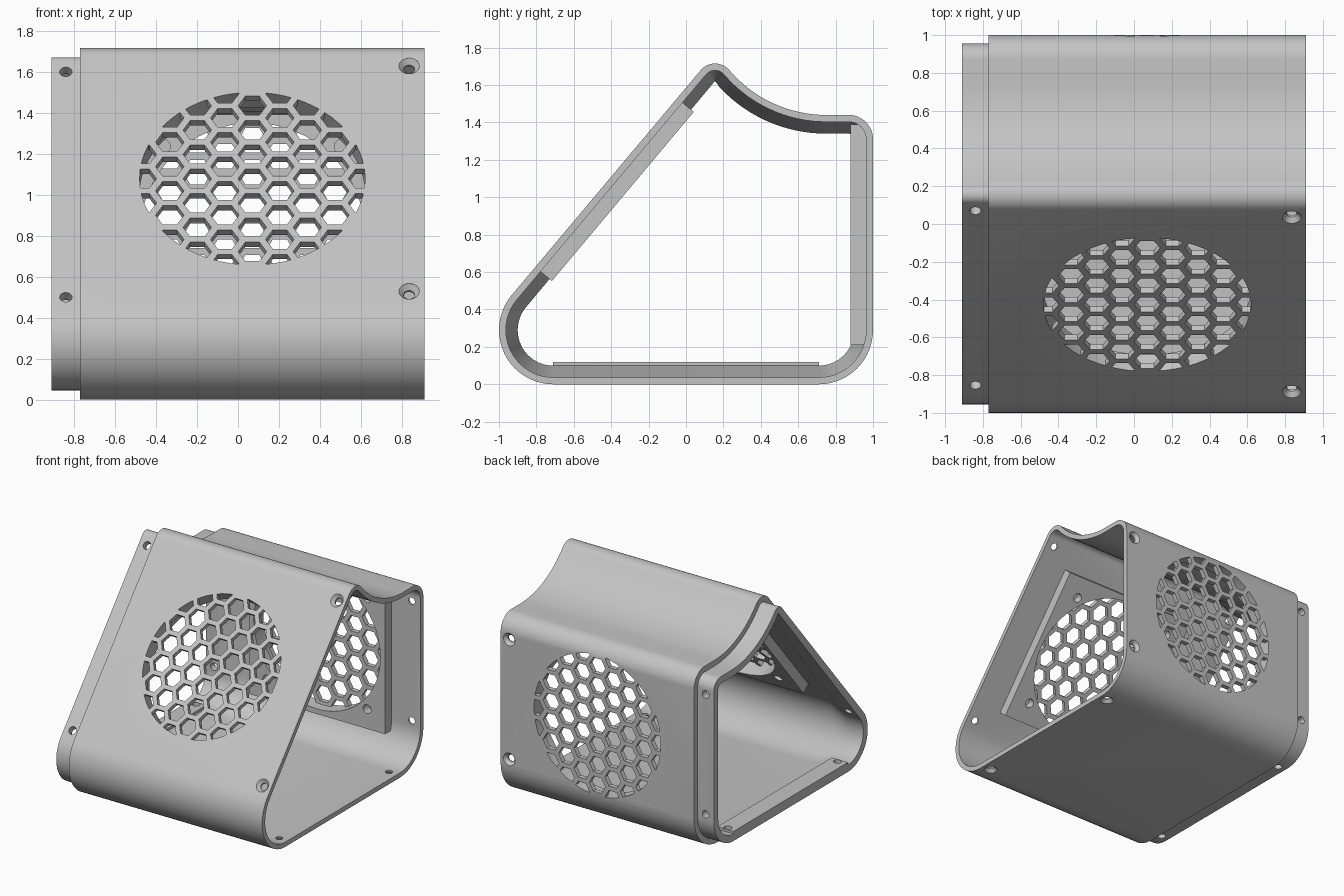
import bpy, bmesh, math
from mathutils import Matrix, Vector

if "Cube" in bpy.data.objects:
    bpy.data.objects.remove(bpy.data.objects["Cube"])

gray = bpy.data.materials.new("plain gray")
gray.diffuse_color = (0.55, 0.55, 0.55, 1)
gray.use_nodes = True
gray.node_tree.nodes["Principled BSDF"].inputs["Base Color"].default_value = gray.diffuse_color


def make(name, bm):
    bmesh.ops.recalc_face_normals(bm, faces=bm.faces)
    me = bpy.data.meshes.new(name)
    bm.to_mesh(me)
    bm.free()
    me.materials.append(gray)
    ob = bpy.data.objects.new(name, me)
    bpy.context.collection.objects.link(ob)
    return ob


def boolean(ob, cutter, op='DIFFERENCE'):
    m = ob.modifiers.new("cut", 'BOOLEAN')
    m.operation, m.solver, m.object = op, 'EXACT', cutter
    bpy.context.view_layer.objects.active = ob
    bpy.ops.object.modifier_apply(modifier=m.name)
    bpy.data.objects.remove(cutter)


def stack(bm, mat, u, v, rings, n, turn=0.0):
    """Closed turned solid along the wall normal; rings are (height, radius)."""
    loops = [[bm.verts.new(mat @ Vector((u + r * math.cos(turn + 2 * math.pi * i / n),
                                         v + r * math.sin(turn + 2 * math.pi * i / n), w)))
              for i in range(n)] for w, r in rings]
    for a, b in zip(loops, loops[1:]):
        for i in range(n):
            bm.faces.new((a[i], a[(i + 1) % n], b[(i + 1) % n], b[i]))
    bm.faces.new(loops[0][::-1])
    bm.faces.new(loops[-1])


def box(bm, mat, u0, u1, v0, v1, w0, w1):
    size = Matrix.Diagonal((u1 - u0, v1 - v0, w1 - w0, 1))
    mid = Matrix.Translation(((u0 + u1) / 2, (v0 + v1) / 2, (w0 + w1) / 2))
    bmesh.ops.create_cube(bm, size=1, matrix=mat @ mid @ size)


# Side profile: arcs as (centre y, centre z, radius, start, end, steps), clockwise
ARCS = [(-0.71, 0.29, 0.29, 270, 140, 20),
        (0.155, 1.615, 0.10, 140, 40, 14),
        (0.75, 2.12, -0.68, 220, 270, 16),
        (0.87, 1.31, 0.13, 90, 0, 12),
        (0.71, 0.29, 0.29, 0, -90, 14)]


def profile(off):
    pts = []
    for cy, cz, r, a0, a1, n in ARCS:
        rr = max(r - off, 0.004) if r > 0 else abs(r) + off
        for i in range(n + 1):
            if r < 0 and i in (0, n) and i == 0:
                continue  # shared tangent point with the ridge arc
            a = math.radians(a0 + (a1 - a0) * i / n)
            pts.append((cy + rr * math.cos(a), cz + rr * math.sin(a)))
    return pts


# Tube shell with a stepped-in lip on one end, thickened inside behind the lip
bm = bmesh.new()
SECTION = [(0.91, 0), (-0.77, 0), (-0.77, 0.045), (-0.91, 0.045),
           (-0.91, 0.10), (-0.77, 0.10), (-0.60, 0.037), (0.91, 0.037)]
rings = [[bm.verts.new((x, y, z)) for y, z in profile(off)] for x, off in SECTION]
for a, b in zip(rings, rings[1:] + rings[:1]):
    for i in range(len(a)):
        j = (i + 1) % len(a)
        bm.faces.new((a[i], a[j], b[j], b[i]))
shell = make("shell", bm)


def wall(y, z, angle):
    """Local frame on an outer wall: x across, y along the wall, z outward."""
    return Matrix.Translation((0, y, z)) @ Matrix.Rotation(math.radians(angle), 4, 'X')


FRONT, BACK, BOTTOM = wall(-0.426, 1.078, 50), wall(1, 0.80, -90), wall(0, 0, 180)
CX, R, PITCH, CELL = 0.07, 0.55, 0.155, 0.12


# Honeycomb vents trimmed to a circle
def cut_vent(mat):
    bm = bmesh.new()
    for c in range(-5, 6):
        for r in range(-5, 6):
            u, v = c * PITCH * math.sqrt(3) / 2, (r + 0.5 * (c % 2)) * PITCH
            if math.hypot(u, v) < R + 0.05:
                stack(bm, mat, CX + u, v, [(-0.07, CELL / math.sqrt(3)), (0.03, CELL / math.sqrt(3))], 6)
    cells = make("vent_cells", bm)
    bm = bmesh.new()
    stack(bm, mat, CX, 0, [(-0.06, R), (0.02, R)], 64)
    boolean(cells, make("vent_disc", bm), 'INTERSECT')
    boolean(shell, cells)


# Raised square mount inside each vent, with a round opening and four blind holes
def fan_mount(name, mat, depth):
    bm = bmesh.new()
    box(bm, mat, CX - 0.59, CX + 0.59, -0.59, 0.59, -depth, -0.035)
    mount = make(name, bm)
    bm = bmesh.new()
    stack(bm, mat, CX, 0, [(-0.2, R), (0.02, R)], 64)
    for su in (-1, 1):
        for sv in (-1, 1):
            stack(bm, mat, CX + su * 0.435, sv * 0.435, [(-0.2, 0.035), (-0.05, 0.035)], 20)
    boolean(mount, make("mount_cutter", bm))
    return mount


cut_vent(FRONT)
cut_vent(BACK)
parts = [shell, fan_mount("front_fan_mount", FRONT, 0.115), fan_mount("back_fan_mount", BACK, 0.12)]

# Flat pad on the floor of the lip
bm = bmesh.new()
box(bm, BOTTOM, -0.91, -0.77, -0.71, 0.71, -0.12, -0.09)
lip_pad = make("lip_pad", bm)
parts.append(lip_pad)


# Countersunk screw holes on the open end, plain holes through the lip
def screw_holes():
    bm = bmesh.new()
    for mat, v in ((FRONT, 0.718), (BACK, 0.47), (BOTTOM, 0.68)):
        for s in (-1, 1):
            stack(bm, mat, 0.835, s * v, [(-0.07, 0.027), (-0.025, 0.027), (0.0, 0.05), (0.02, 0.05)], 24)
            stack(bm, mat, -0.84, s * v, [(-0.16, 0.03), (0.0, 0.03)], 24)
    return make("screw_holes", bm)


boolean(shell, screw_holes())
boolean(lip_pad, screw_holes())

# Smooth the curves, keep edges crisp
for ob in parts:
    bpy.ops.object.select_all(action='DESELECT')
    ob.select_set(True)
    bpy.context.view_layer.objects.active = ob
    bpy.ops.object.shade_smooth_by_angle(angle=math.radians(30))
